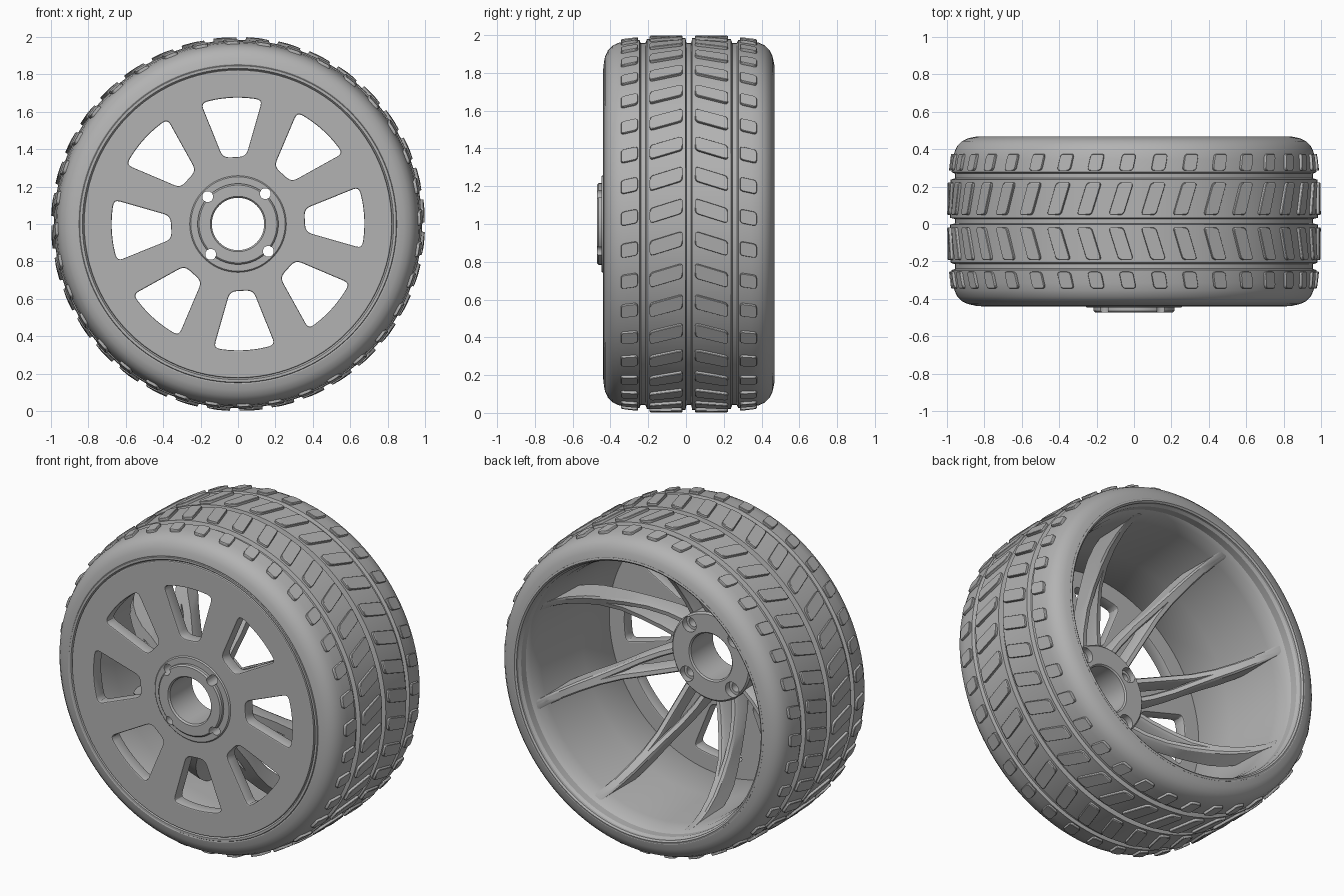
import bpy, bmesh, math
from mathutils import Vector, Matrix

if "Cube" in bpy.data.objects:
    bpy.data.objects.remove(bpy.data.objects["Cube"])

GREY = (0.45, 0.45, 0.45, 1)
grey = bpy.data.materials.new("plain_grey")
grey.use_nodes = True
grey.diffuse_color = GREY
grey.node_tree.nodes["Principled BSDF"].inputs["Base Color"].default_value = GREY

MID = 0.015                      # middle of the tyre width
PHASE = math.radians(3)          # turn of the whole wheel
STEP = math.tau / 8


def polar(r, a, y):
    return Vector((r * math.cos(a), y, 1 + r * math.sin(a)))


def finish(bm, name):
    bmesh.ops.recalc_face_normals(bm, faces=bm.faces)
    mesh = bpy.data.meshes.new(name)
    bm.to_mesh(mesh)
    bm.free()
    obj = bpy.data.objects.new(name, mesh)
    bpy.context.collection.objects.link(obj)
    mesh.materials.append(grey)
    return obj


def bridge(bm, a, b):
    for i in range(len(a)):
        j = (i + 1) % len(a)
        bm.faces.new((a[i], a[j], b[j], b[i]))


def revolve(name, profile, n=144):
    """Turn a closed (radius, y) profile around the axle."""
    bm = bmesh.new()
    rings = [[bm.verts.new(polar(r, math.tau * k / n, y)) for r, y in profile]
             for k in range(n)]
    for k in range(n):
        bridge(bm, rings[k], rings[(k + 1) % n])
    return finish(bm, name)


def rounded(corners, radius, n=4):
    """Round the corners of a 2D polygon."""
    pts = [Vector(c) for c in corners]
    out = []
    for i, p in enumerate(pts):
        a = p + (pts[i - 1] - p).normalized() * radius
        b = p + (pts[(i + 1) % len(pts)] - p).normalized() * radius
        for k in range(n + 1):
            t = k / n
            out.append(a * (1 - t) ** 2 + p * 2 * t * (1 - t) + b * t * t)
    return out


def lerp(points, x):
    for (x0, y0), (x1, y1) in zip(points, points[1:]):
        if x <= x1:
            break
    return y0 + (y1 - y0) * (x - x0) / (x1 - x0)


# Tyre: half section mirrored about its middle, with three grooves
half = [(0, .957), (.012, .957), (.018, .984), (.222, .980), (.230, .957),
        (.254, .957), (.262, .975), (.33, .968), (.37, .960), (.403, .945),
        (.428, .920), (.443, .888), (.45, .855), (.445, .838), (.40, .834)]
section = [(r, MID + d) for d, r in half]
section += [(r, MID - d) for d, r in reversed(half[1:])]
revolve("tyre", section)

# Tread blocks: slanted rounded pads in four rows
crown = [(0, .984), (.222, .980), (.262, .975), (.33, .968), (.37, .960)]
bm = bmesh.new()
for side in (-1, 1):
    for inner, outer, tall, slant, rise, turn in (
            (.033, .207, .080, .055, .0165, 4), (.27, .36, .076, .018, .015, 2)):
        h = tall / 2
        shape = rounded([(inner, slant / 2 - h), (outer, -slant / 2 - h),
                         (outer, -slant / 2 + h), (inner, slant / 2 + h)], .02)
        for k in range(36):
            a0 = math.radians(turn + 10 * k)
            loops = []
            for lift, grow in ((-.012, 1), (rise - .003, 1), (rise, .95)):
                ring = []
                for d, s in shape:
                    d = (inner + outer) / 2 + (d - (inner + outer) / 2) * grow
                    r = lerp(crown, d) + lift
                    ring.append(bm.verts.new(polar(r, a0 + s * grow, MID + side * d)))
                loops.append(ring)
            bridge(bm, loops[0], loops[1])
            bridge(bm, loops[1], loops[2])
            bm.faces.new(loops[2])
finish(bm, "tread_blocks")

# Rim barrel with a stepped lip at the back and a rounded front lip
revolve("rim_barrel", [
    (.855, -.425), (.846, -.438), (.832, -.438), (.826, -.428), (.80, -.41),
    (.775, -.36), (.78, -.1), (.795, .28), (.805, .36), (.822, .385),
    (.822, .43), (.832, .445), (.832, .46), (.842, .468), (.853, .465),
    (.86, .44)])

# Face plate: filled curve with eight windows
curve = bpy.data.curves.new("face_plate", "CURVE")
curve.dimensions = "2D"
curve.fill_mode = "BOTH"
curve.extrude, curve.bevel_depth, curve.bevel_resolution = .032, .006, 1


def outline(points):
    spline = curve.splines.new("POLY")
    spline.points.add(len(points) - 1)
    for p, co in zip(spline.points, points):
        p.co = (co[0], co[1], 0, 1)
    spline.use_cyclic_u = True


def circle(r, n=96):
    return [(r * math.cos(math.tau * k / n), r * math.sin(math.tau * k / n))
            for k in range(n)]


outline(circle(.818))
outline(circle(.256))
window = rounded([(.352, -.066), (.66, -.172), (.677, -.088), (.683, 0),
                  (.677, .088), (.66, .172), (.352, .066)], .04)
for k in range(8):
    turn = Matrix.Rotation(PHASE + k * STEP, 2)
    outline([turn @ p for p in window])
plate = bpy.data.objects.new("face_plate", curve)
plate.location = (0, -.402, 1)
plate.rotation_euler = (math.pi / 2, 0, 0)
curve.materials.append(grey)
bpy.context.collection.objects.link(plate)
bpy.ops.object.select_all(action="DESELECT")
plate.select_set(True)
bpy.context.view_layer.objects.active = plate
bpy.ops.object.convert(target="MESH")

# Hub: raised front pad on a low flange, with a bore
hub = revolve("hub", [
    (.14, -.462), (.148, -.472), (.208, -.472), (.216, -.464), (.216, -.447),
    (.252, -.447), (.258, -.441), (.268, -.40), (.268, -.25), (.258, -.24),
    (.148, -.24), (.14, -.248)], 96)

# Bolt holes with counterbores at the back
bm = bmesh.new()
for k in range(4):
    a = PHASE + STEP + k * math.pi / 2
    loops = [[bm.verts.new(polar(.218, a, y) + Vector((x * r, 0, z * r)))
              for x, z in circle(1, 24)]
             for r, y in ((.029, -.6), (.029, -.28), (.046, -.28), (.046, -.1))]
    for p, q in zip(loops, loops[1:]):
        bridge(bm, p, q)
    bm.faces.new(loops[0])
    bm.faces.new(loops[-1])
cutter = finish(bm, "bolt_hole_cutter")
cutter.hide_render = True
cut = hub.modifiers.new("bolt_holes", "BOOLEAN")
cut.operation, cut.solver, cut.object = "DIFFERENCE", "EXACT", cutter
bpy.context.view_layer.objects.active = hub
bpy.ops.object.modifier_apply(modifier=cut.name)
bpy.data.objects.remove(cutter)

# Spokes: arched bars, two legs at the hub that merge and run up the barrel
crest = [(.25, -.262), (.34, -.23), (.45, -.17), (.55, -.095), (.64, .0),
         (.71, .10), (.76, .20), (.79, .29), (.803, .37)]
spread = [(.25, .056), (.40, .048), (.60, .012), (.81, .004)]
depth = [(.25, .11), (.45, .10), (.60, .13), (.75, .20), (.81, .24)]
bm = bmesh.new()
for k in range(8):
    turn = Matrix.Rotation(PHASE + (k + .5) * STEP, 2)
    for side in (-1, 1):
        rows = []
        for r, y in crest:
            mid = side * lerp(spread, r)
            floor = max(y - lerp(depth, r), -.37)
            levels = [(-.028, floor), (-.022, y - .02), (-.012, y)]
            levels += [(-w, h) for w, h in reversed(levels)]
            row = []
            for w, h in levels:
                p = turn @ Vector((r, mid + w))
                row.append(bm.verts.new((p.x, h, 1 + p.y)))
            rows.append(row)
        for a, b in zip(rows, rows[1:]):
            bridge(bm, a, b)
        bm.faces.new(rows[0])
        bm.faces.new(rows[-1])
finish(bm, "spokes")

# Smooth shading with crisp edges
bpy.ops.object.select_all(action="DESELECT")
for obj in bpy.context.collection.objects:
    if obj.type == "MESH" and grey.name in obj.data.materials:
        obj.select_set(True)
        bpy.context.view_layer.objects.active = obj
bpy.ops.object.shade_smooth_by_angle(angle=math.radians(28))
